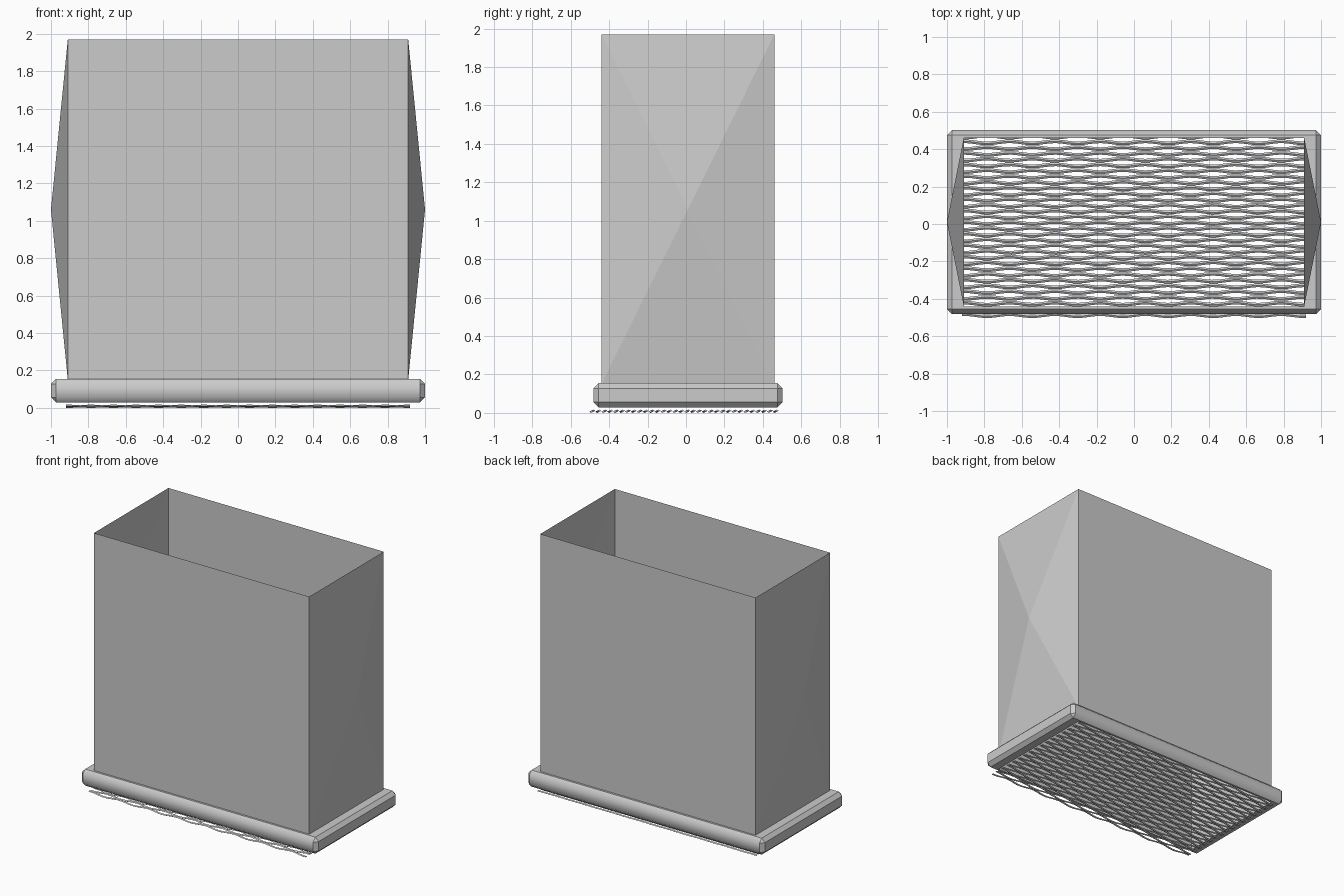
import bpy, bmesh, math
from mathutils import Matrix

if "Cube" in bpy.data.objects:
    bpy.data.objects.remove(bpy.data.objects["Cube"])

CY = 0.01  # y centre of sleeve and frame


def finish(name, bm):
    me = bpy.data.meshes.new(name)
    bm.to_mesh(me)
    bm.free()
    ob = bpy.data.objects.new(name, me)
    bpy.context.collection.objects.link(ob)
    return ob


# Open sleeve: thin walls, end panels poked outwards to a shallow point
bm = bmesh.new()
bmesh.ops.create_cube(bm, size=1, matrix=Matrix.Translation((0, CY, 1.06))
                      @ Matrix.Diagonal((1.82, 0.90, 1.82, 1)))
bmesh.ops.delete(bm, geom=[f for f in bm.faces if abs(f.normal.z) > 0.9],
                 context='FACES_ONLY')
ends = [f for f in bm.faces if abs(f.normal.x) > 0.9]
for v in bmesh.ops.poke(bm, faces=ends)['verts']:
    v.co.x = math.copysign(1.0, v.co.x)
finish("filter_sleeve", bm)

# Base frame: chamfered block with a rectangular opening
bm = bmesh.new()
bmesh.ops.create_cube(bm, size=1, matrix=Matrix.Translation((0, CY, 0.092))
                      @ Matrix.Diagonal((2.0, 0.985, 0.126, 1)))
bmesh.ops.bevel(bm, geom=bm.edges[:], offset=0.027, segments=1,
                profile=0.5, affect='EDGES')
bm.normal_update()
caps = [f for f in bm.faces if abs(f.normal.z) > 0.99]
bmesh.ops.inset_individual(bm, faces=caps, thickness=0.01)
rims = []
for f in caps:
    for v in f.verts:
        v.co.x = math.copysign(0.91, v.co.x)
        v.co.y = CY + math.copysign(0.45, v.co.y - CY)
    rims += f.edges[:]
bmesh.ops.delete(bm, geom=caps, context='FACES_ONLY')
bmesh.ops.bridge_loops(bm, edges=rims)
bmesh.ops.recalc_face_normals(bm, faces=bm.faces[:])
# long outer sides read as rounded
for f in bm.faces:
    f.smooth = (abs(f.normal.y) > 0.6 and abs(f.normal.x) < 0.1
                and abs(f.calc_center_median().y - CY) > 0.46)
finish("base_frame", bm)

# Expanded mesh: wavy strands, alternate ones mirrored so they touch
bm = bmesh.new()
ROWS, STEPS, PERIOD = 32, 62, 0.242
PITCH, AMP, HALF_W, HALF_T = 0.0308, 0.0055, 0.0098, 0.006
for r in range(ROWS):
    sign = 1 if r % 2 else -1
    y0 = -0.01 + (r - (ROWS - 1) / 2) * PITCH
    prev = None
    for i in range(STEPS + 1):
        x = -0.92 + 1.84 * i / STEPS
        wave = sign * math.cos(2 * math.pi * (x + 0.06) / PERIOD)
        y, z = y0 + AMP * wave, 0.0085 + 0.0025 * wave
        ring = [bm.verts.new((x, y + dy, z + dz)) for dy, dz in
                ((-HALF_W, 0), (0, -HALF_T), (HALF_W, 0), (0, HALF_T))]
        if prev:
            for k in range(4):
                j = (k + 1) % 4
                bm.faces.new((prev[k], prev[j], ring[j], ring[k]))
        if i in (0, STEPS):
            bm.faces.new(ring)
        prev = ring
bmesh.ops.recalc_face_normals(bm, faces=bm.faces[:])
finish("wire_mesh_bottom", bm)
